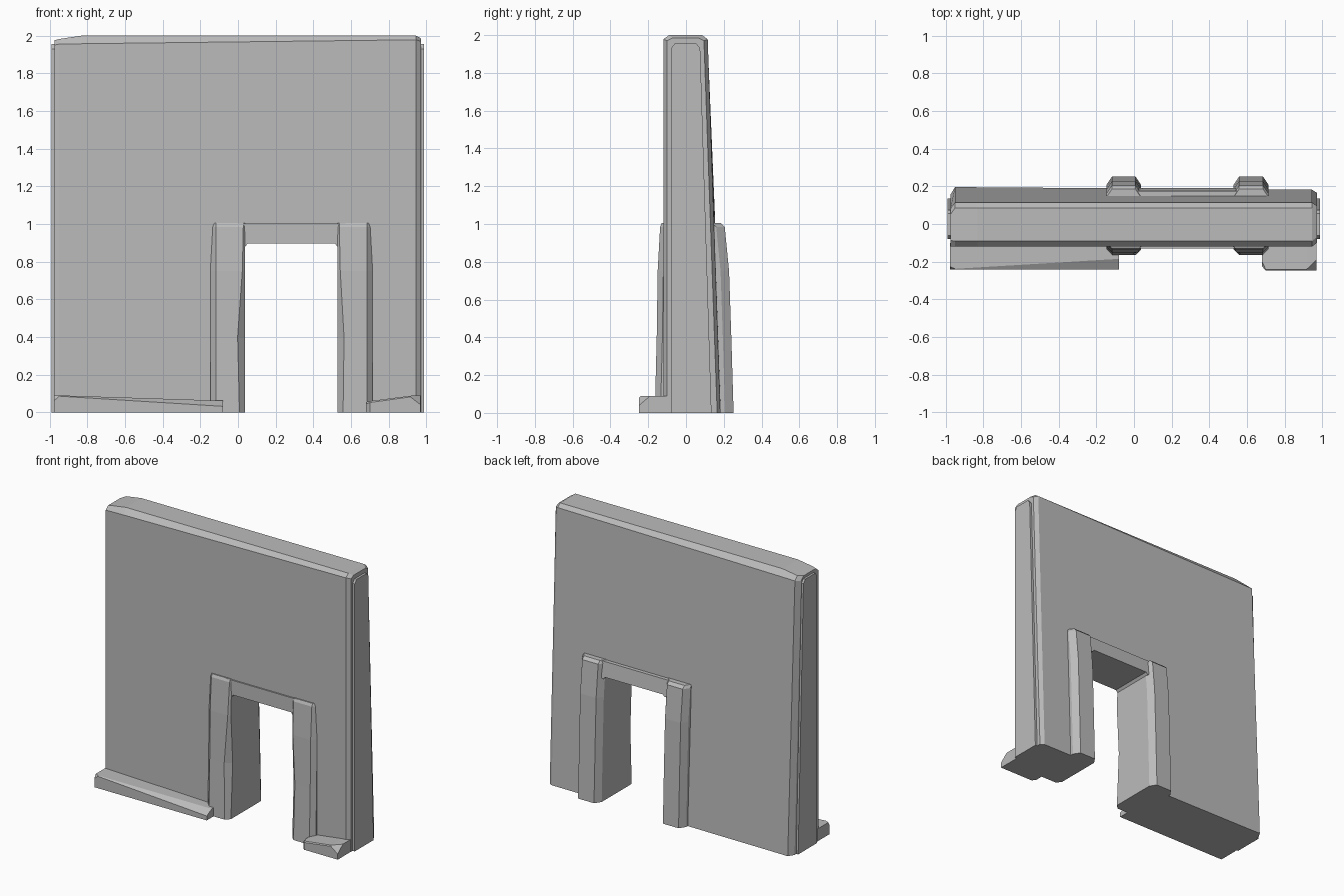
import bpy
import bmesh

cube = bpy.data.objects.get("Cube")
if cube:
    bpy.data.objects.remove(cube, do_unlink=True)

stone = bpy.data.materials.new("grey stone")
stone.use_nodes = True
GREY = (0.5, 0.5, 0.5, 1)
stone.diffuse_color = GREY
stone.node_tree.nodes["Principled BSDF"].inputs["Base Color"].default_value = GREY


def loft(name, sections):
    """Skin a closed solid through matching rings of points."""
    bm = bmesh.new()
    rings = [[bm.verts.new(p) for p in ring] for ring in sections]
    n = len(rings[0])
    for a, b in zip(rings, rings[1:]):
        for i in range(n):
            j = (i + 1) % n
            bm.faces.new((a[i], a[j], b[j], b[i]))
    bm.faces.new(rings[0][::-1])
    bm.faces.new(rings[-1])
    bmesh.ops.recalc_face_normals(bm, faces=bm.faces)
    mesh = bpy.data.meshes.new(name)
    bm.to_mesh(mesh)
    bm.free()
    mesh.materials.append(stone)
    obj = bpy.data.objects.new(name, mesh)
    bpy.context.collection.objects.link(obj)
    return obj


def along_x(name, stations):
    """Loft side profiles, given as x and (y, z) points."""
    return loft(name, [[(x, y, z) for y, z in pts] for x, pts in stations])


def wall_profile(front, back_low, back_high, edge, top):
    return [(front, 0), (front, edge), (front + .03, top),
            (back_high - .03, top), (back_high, edge), (back_low, 0)]


# Battered wall slab with worn ends
wall = along_x("wall", [
    (-.975, wall_profile(-.118, .155, .08, 1.95, 1.975)),
    (-.95, wall_profile(-.12, .197, .115, 1.955, 1.982)),
    (-.83, wall_profile(-.12, .195, .115, 1.957, 2)),
    (.945, wall_profile(-.12, .182, .115, 1.978, 2)),
    (.972, wall_profile(-.10, .165, .095, 1.97, 1.985)),
])

# Doorway cut, its edges hidden inside the frame
cutter = along_x("doorway_cutter", [
    (x, [(-.5, -.2), (.5, -.2), (.5, .95), (-.5, .95)]) for x in (-.04, .61)])
cutter.hide_render = True
cut = wall.modifiers.new("doorway", "BOOLEAN")
cut.object = cutter
cut.operation = "DIFFERENCE"
cut.solver = "EXACT"
bpy.context.view_layer.objects.active = wall
bpy.ops.object.modifier_apply(modifier=cut.name)
bpy.data.objects.remove(cutter, do_unlink=True)

# Thin raised panels on both ends
panel = [(-.08, 0), (-.08, 1.93), (-.06, 1.955), (.055, 1.955),
         (.075, 1.93), (.135, 0)]
for name, inner, outer in (("left_end_panel", .95, .988),
                           ("right_end_panel", -.95, -.99)):
    along_x(name, [(inner, panel), (outer, panel)])


def pillar_ring(outer, inner, front, back, z, chip):
    """Chamfered rectangle; chip widens the bevel beside the doorway."""
    s = 1 if inner > outer else -1
    return [(outer + s * .03, front, z), (inner - s * chip, front, z),
            (inner, front + chip, z), (inner, back - .045, z),
            (inner - s * .03, back, z), (outer + s * .03, back, z),
            (outer, back - .045, z), (outer, front + .03, z)]


# Door pillars, tapering upwards, chipped at mid height
for name, outer, inner, chip in (("right_pillar", -.147, .038, .04),
                                 ("left_pillar", .715, .528, .035)):
    loft(name, [
        pillar_ring(outer, inner, -.165, .252, 0, .03),
        pillar_ring(outer, inner, -.155, .240, .4, chip),
        pillar_ring(outer, inner, -.150, .228, .75, .015),
        pillar_ring(outer, inner, -.137, .205, .985, .01),
        pillar_ring(outer, inner, -.128, .185, 1.005, .01),
    ])

# Lintel across the doorway, with small haunches in the corners
lintel = [(.0, .90), (.038, .88), (.052, .897), (.514, .897), (.528, .88),
          (.57, .90), (.57, 1.002), (.0, 1.002)]
loft("lintel", [[(x, -.13, z) for x, z in lintel],
                [(x, .19 if z < 1 else .175, z) for x, z in lintel]])


def kerb_profile(shoulder, top, front, lip):
    return [(-.10, 0), (-.10, top), (shoulder, top), (front, lip), (front, 0)]


# Low kerbs at the foot of the front
along_x("right_kerb", [
    (-.978, kerb_profile(-.225, .09, -.242, .06)),
    (-.95, kerb_profile(-.238, .09, -.242, .086)),
    (-.08, kerb_profile(-.185, .062, -.242, .032)),
])
along_x("left_kerb", [
    (.68, kerb_profile(-.20, .055, -.225, .045)),
    (.70, kerb_profile(-.242, .06, -.248, .052)),
    (.915, kerb_profile(-.242, .088, -.248, .082)),
    (.97, kerb_profile(-.19, .09, -.248, .04)),
])
